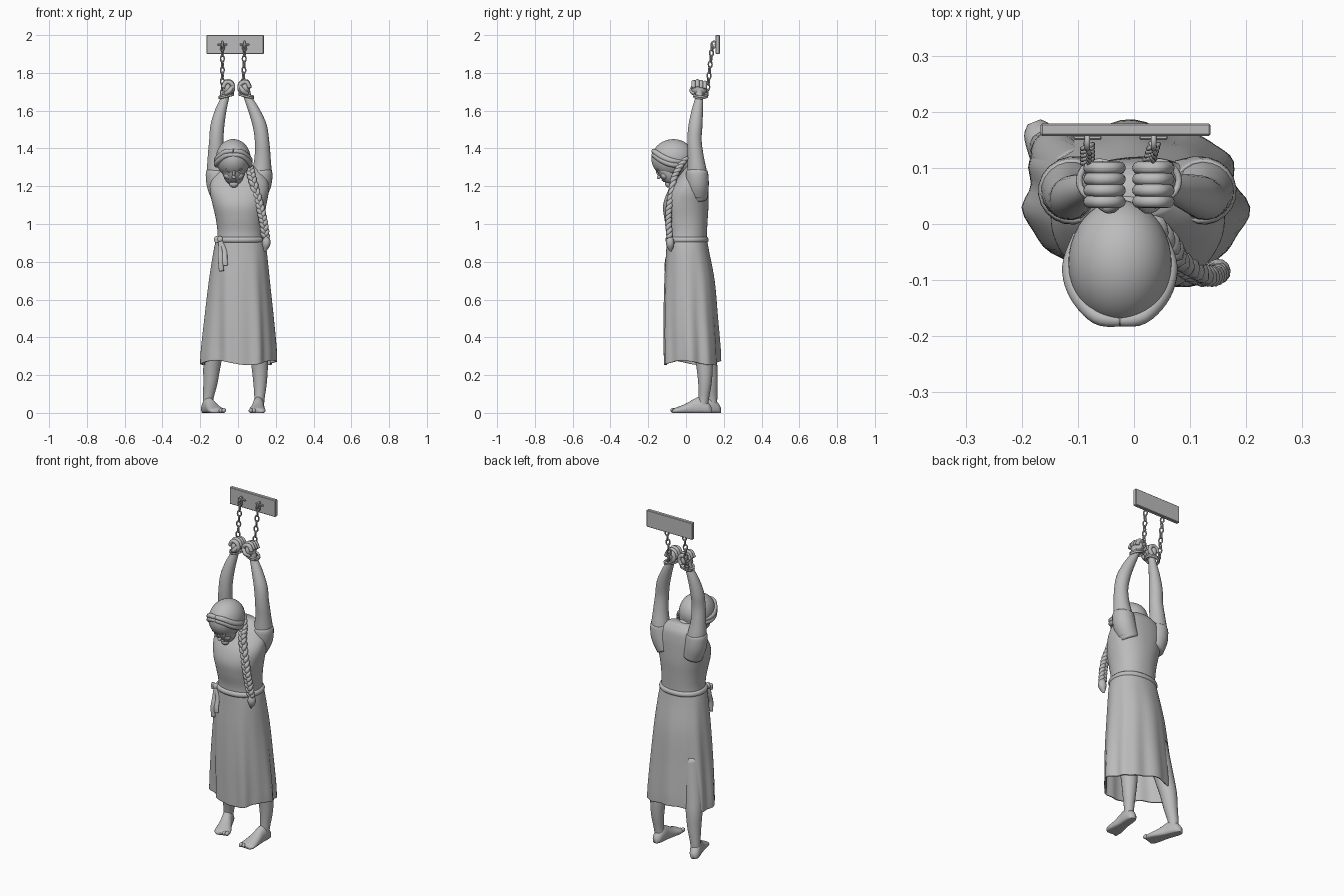
import bpy, bmesh
from math import sin, cos, pi, copysign
from mathutils import Vector, Matrix

if "Cube" in bpy.data.objects:
    bpy.data.objects.remove(bpy.data.objects["Cube"])

clay = bpy.data.materials.new("clay_grey")
clay.use_nodes = True
clay.diffuse_color = (0.5, 0.5, 0.5, 1)
clay.node_tree.nodes["Principled BSDF"].inputs["Base Color"].default_value = (0.5, 0.5, 0.5, 1)


def finish(name, bm, smooth=True):
    bmesh.ops.recalc_face_normals(bm, faces=bm.faces)
    mesh = bpy.data.meshes.new(name)
    bm.to_mesh(mesh)
    bm.free()
    for p in mesh.polygons:
        p.use_smooth = smooth
    mesh.materials.append(clay)
    ob = bpy.data.objects.new(name, mesh)
    bpy.context.collection.objects.link(ob)
    return ob


def spline(keys, steps=5):
    """Smooth list of tuples running through every key."""
    k = [Vector(p) for p in keys]
    k = [k[0]] + k + [k[-1]]
    out = []
    for a, b, c, d in zip(k, k[1:], k[2:], k[3:]):
        for i in range(steps):
            t = i / steps
            out.append(0.5 * (2 * b + (c - a) * t + (2 * a - 5 * b + 4 * c - d) * t * t
                              + (3 * b - a - 3 * c + d) * t ** 3))
    return out + [k[-1]]


def skin(name, rings, caps=True):
    bm = bmesh.new()
    vs = [[bm.verts.new(p) for p in r] for r in rings]
    n = len(vs[0])
    for a, b in zip(vs, vs[1:]):
        for i in range(n):
            bm.faces.new((a[i], a[(i + 1) % n], b[(i + 1) % n], b[i]))
    if caps:
        bm.faces.new(vs[0])
        bm.faces.new(vs[-1])
    return finish(name, bm)


def tube(name, keys, sides=16, steps=5, flat=1.0):
    """Round limb through (x, y, z, radius) keys."""
    pts = spline(keys, steps) if steps > 1 else [Vector(k) for k in keys]
    pos = [p.to_3d() for p in pts]
    u, rings = Vector((1, 0.1, 0)), []
    for i, c in enumerate(pos):
        t = (pos[min(i + 1, len(pos) - 1)] - pos[max(i - 1, 0)]).normalized()
        u = (u - t * u.dot(t)).normalized()
        v, r = t.cross(u), pts[i][3]
        rings.append([c + r * (u * cos(a) + v * sin(a) * flat)
                      for a in (2 * pi * j / sides for j in range(sides))])
    return skin(name, rings)


def blob(name, loc, radii, tilt=0.0, seg=24):
    bm = bmesh.new()
    bmesh.ops.create_uvsphere(bm, u_segments=seg, v_segments=seg * 2 // 3, radius=1)
    bm.transform(Matrix.Translation(loc) @ Matrix.Rotation(tilt, 4, "X") @ Matrix.Diagonal((*radii, 1)))
    return finish(name, bm)


def ring(name, loc, rx, ry, r, rot, n=20):
    """Closed oval link, lying in its local xy plane."""
    m = Matrix.Translation(loc) @ rot
    rings = []
    for i in range(n + 1):
        a = 2 * pi * i / n
        d = Vector((cos(a), sin(a), 0))
        c = Vector((rx * cos(a), ry * sin(a), 0))
        rings.append([m @ (c + r * (d * cos(b) + Vector((0, 0, sin(b)))))
                      for b in (2 * pi * j / 8 for j in range(8))])
    return skin(name, rings, False)


def box(name, loc, size, bevel):
    bm = bmesh.new()
    bmesh.ops.create_cube(bm, size=1)
    bm.transform(Matrix.Translation(loc) @ Matrix.Diagonal((*size, 1)))
    bmesh.ops.bevel(bm, geom=bm.edges[:], offset=bevel, segments=1, affect="EDGES")
    return finish(name, bm, False)


def oval(cx, cy, z, rx, ry, n=72, fold=0.0):
    """Horizontal section; fold adds pleats, a narrower front and a wavy hem."""
    pts = []
    for i in range(n):
        a = 2 * pi * i / n
        c, s = cos(a), sin(a)
        x, y = (copysign(abs(q) ** 0.9, q) for q in (c, s))
        k = 1 + fold * (0.04 * cos(7 * a + 1) + 0.025 * cos(12 * a))
        front = max(-s, 0) * fold
        pts.append(Vector((cx + rx * x * k * (1 - 0.22 * front) + 0.025 * front,
                           cy + ry * y * k, z + fold ** 4 * 0.012 * cos(3 * a + 1))))
    return pts


# Dress: bodice, skirt, belt
bodice = [(.012, .005, .9, .124, .104), (.012, .005, .96, .121, .106), (.01, 0, 1.03, .128, .115),
          (.008, -.001, 1.1, .142, .12), (.007, .01, 1.17, .155, .108), (.007, .03, 1.23, .15, .085),
          (.005, .045, 1.28, .12, .062), (.002, .05, 1.315, .07, .035)]
skin("bodice", [oval(*k) for k in spline(bodice)])
skirt = [(.012, .005, .925, .126, .106), (.011, .008, .86, .14, .113), (.006, .017, .7, .16, .132),
         (.003, .022, .5, .181, .142), (0, .028, .34, .196, .147), (-.001, .03, .265, .199, .148)]
ob = skin("skirt", [oval(*k, fold=max(0, min(1, (.92 - k[2]) / .6))) for k in spline(skirt, 7)], False)
thick = ob.modifiers.new("cloth", "SOLIDIFY")
thick.thickness = 0.008
thick.offset = -1
belt = [(.012, .005, .9 + .008 * i, .124 + w, .104 + w) for i, w in enumerate((.002, .009, .011, .009, .002))]
skin("belt", [oval(*k) for k in belt])

# Knotted sash ends
blob("sash_knot", (-.095, -.072, .918), (.018, .016, .018))
tube("sash_loop", [(-.09, -.075, .92, .01), (-.115, -.075, .925, .012), (-.112, -.078, .9, .01)], flat=.6)
for i, x in enumerate((-.088, -.066)):
    tube("sash_tail", [(-.095, -.08, .915, .009), (x - .006, -.09, .86, .012),
                       (x - .004, -.105, .81, .014), (x, -.108, .75 + .03 * i, .013)], flat=.4)

# Arms, sleeves, fists and cuffs: (half spread, centre, y, z, radius)
arm = [(.095, .005, .06, 1.15, .05), (.117, .006, .06, 1.25, .054), (.124, .006, .052, 1.35, .043),
       (.121, .006, .045, 1.44, .038), (.112, .003, .05, 1.52, .037), (.088, -.003, .06, 1.6, .03),
       (.06, -.008, .07, 1.67, .021), (.05, -.009, .07, 1.72, .022)]
for s, side in ((-1, "right"), (1, "left")):
    tube(side + "_arm", [(s * d + c, y, z, r) for d, c, y, z, r in arm], 20)
    tube(side + "_sleeve", [(s * .085, .06, 1.14, .055), (s * .11 + .005, .06, 1.21, .061),
                            (s * .119 + .006, .058, 1.275, .058), (s * .119 + .006, .058, 1.28, .046)], 20)
    hx = s * .047 - .009
    blob(side + "_palm", (hx, .07, 1.718), (.026, .042, .038))
    curl = [(.024, 1.725), (.008, 1.754), (-.02, 1.75), (-.03, 1.722), (-.014, 1.7)]
    for i in range(4):
        tube(side + "_finger", [(hx + s * dx, .04 + .02 * i, z - .004 * abs(i - 1), .0115)
                                for dx, z in curl], 10, 4)
    tube(side + "_thumb", [(hx + s * .01, .045, 1.69, .012), (hx - s * .012, .03, 1.705, .012),
                           (hx - s * .028, .038, 1.73, .009)], 10)
    tilt = Matrix.Rotation(.25 * s, 4, "Y")
    for h in (0, .009):
        ring(side + "_cuff", (hx + s * .006, .077, 1.675 + h), .037, .034, .006, tilt)

    # Chain from wall staple to cuff
    top = Vector((s * .059 - .024, .138, 1.935))
    end = Vector((s * .055 - .028, .112, 1.695))
    for i in range(9):
        turn = Matrix.Rotation(pi / 2 * (i % 2) + .4, 4, "Z") @ Matrix.Rotation(pi / 2, 4, "X")
        ring(side + "_chain_link", top.lerp(end, i / 8), .0105, .018, .0042, turn, 14)
    ring(side + "_staple", (top.x, .148, 1.95), .016, .014, .005, Matrix.Rotation(pi / 2, 4, "Y"))
    box(side + "_staple_bar", (top.x, .154, 1.95), (.05, .008, .01), .002)

# Wall plate
box("wall_plate", (-.015, .168, 1.95), (.303, .022, .1), .003)

# Neck, head and face
tube("neck", [(-.002, .045, 1.22, .055), (-.01, .02, 1.28, .046), (-.02, -.04, 1.33, .05)])
TILT = .5
face = Matrix.Translation((-.022, -.095, 1.29)) @ Matrix.Rotation(TILT, 4, "X")


def feature(name, x, y, z, radii):
    return blob(name, face @ Vector((x, y, z)), radii, TILT, 16)


feature("face", 0, 0, 0, (.063, .058, .092))
feature("chin", 0, -.034, -.07, (.024, .02, .02))
feature("nose_bridge", 0, -.055, .004, (.008, .01, .024))
feature("nose_tip", 0, -.062, -.014, (.011, .012, .009))
feature("upper_lip", 0, -.05, -.036, (.018, .009, .005))
feature("lower_lip", 0, -.047, -.045, (.015, .009, .006))
for s in (-1, 1):
    feature("eye", s * .025, -.046, .012, (.013, .009, .007))
    feature("brow", s * .026, -.048, .026, (.019, .008, .005))
    feature("cheek", s * .03, -.032, -.02, (.022, .02, .022))
    feature("ear", s * .064, .022, .0, (.008, .014, .022))

# Hair: cap, rolls framing the face, long plait over the left shoulder
blob("hair_cap", (-.025, -.07, 1.347), (.092, .113, .102), .15, 40)
blob("hair_nape", (-.022, -.02, 1.33), (.07, .06, .07))
for s in (-1, 1):
    for lift in (0, .02):
        tube("hair_roll", [(-.025 + s * d, y, z + lift, r) for d, y, z, r in
                           ((.0, -.172, 1.365, .011), (.04, -.165, 1.362, .014), (.075, -.125, 1.335, .016),
                            (.088, -.075, 1.315, .015), (.072, -.02, 1.31, .012))], 12)
plait = spline([(.03, .0, 1.35), (.06, -.035, 1.3), (.075, -.064, 1.24), (.1, -.08, 1.15),
                (.122, -.092, 1.07), (.136, -.092, 1.0), (.146, -.086, .93)], 12)
for strand in range(3):
    keys = []
    for i, p in enumerate(plait):
        a = i * .5 + strand * 2 * pi / 3
        keys.append((p.x + .012 * sin(a), p.y + .007 * sin(2 * a), p.z, .0125))
    tube("plait_strand", keys, 10, 1)
ring("plait_tie", (.147, -.086, .925), .012, .012, .006, Matrix())
tube("plait_tuft", [(.146, -.086, .935, .014), (.15, -.085, .91, .022), (.148, -.083, .885, .02),
                    (.142, -.08, .855, .005)], 12)


# Legs and bare feet
def foot(side, heel, toe):
    heel, toe = Vector((*heel, 0)), Vector((*toe, 0))
    along = toe - heel
    across = along.normalized().cross(Vector((0, 0, 1)))
    keys = [(0, .012, .03), (.08, .026, .055), (.25, .031, .085), (.42, .032, .075),
            (.6, .038, .052), (.8, .045, .034), (.9, .042, .026), (.95, .03, .016)]
    rings = []
    for t, w, h in spline(keys, 4):
        ring_pts = []
        for j in range(20):
            a = 2 * pi * j / 20
            ring_pts.append(heel + along * t + across * w * cos(a)
                            + Vector((0, 0, max(h * (.38 + .62 * sin(a)), 0.001 * (1 + sin(a))))))
        rings.append(ring_pts)
    skin(side + "_foot", rings)
    inner = -1 if side == "left" else 1
    for i in range(5):
        r = .013 - .0014 * i
        spot = heel + along * (.95 - .022 * i) - across * inner * (.031 - .0165 * i)
        blob(side + "_toe", spot + Vector((0, 0, r)), (r * .85, r * 1.25, r), 0, 12)


foot("left", (.112, .135), (.098, -.08))
foot("right", (-.178, .182), (-.1, -.015))
tube("left_leg", [(.09, .07, .55, .065), (.11, .085, .36, .052), (.115, .098, .25, .044),
                  (.117, .1, .16, .036), (.114, .095, .085, .028), (.111, .09, .04, .027)], 20)
tube("right_leg", [(-.09, .07, .55, .065), (-.123, .1, .36, .053), (-.138, .12, .25, .046),
                   (-.146, .13, .16, .038), (-.157, .137, .085, .029), (-.16, .138, .04, .027)], 20)
